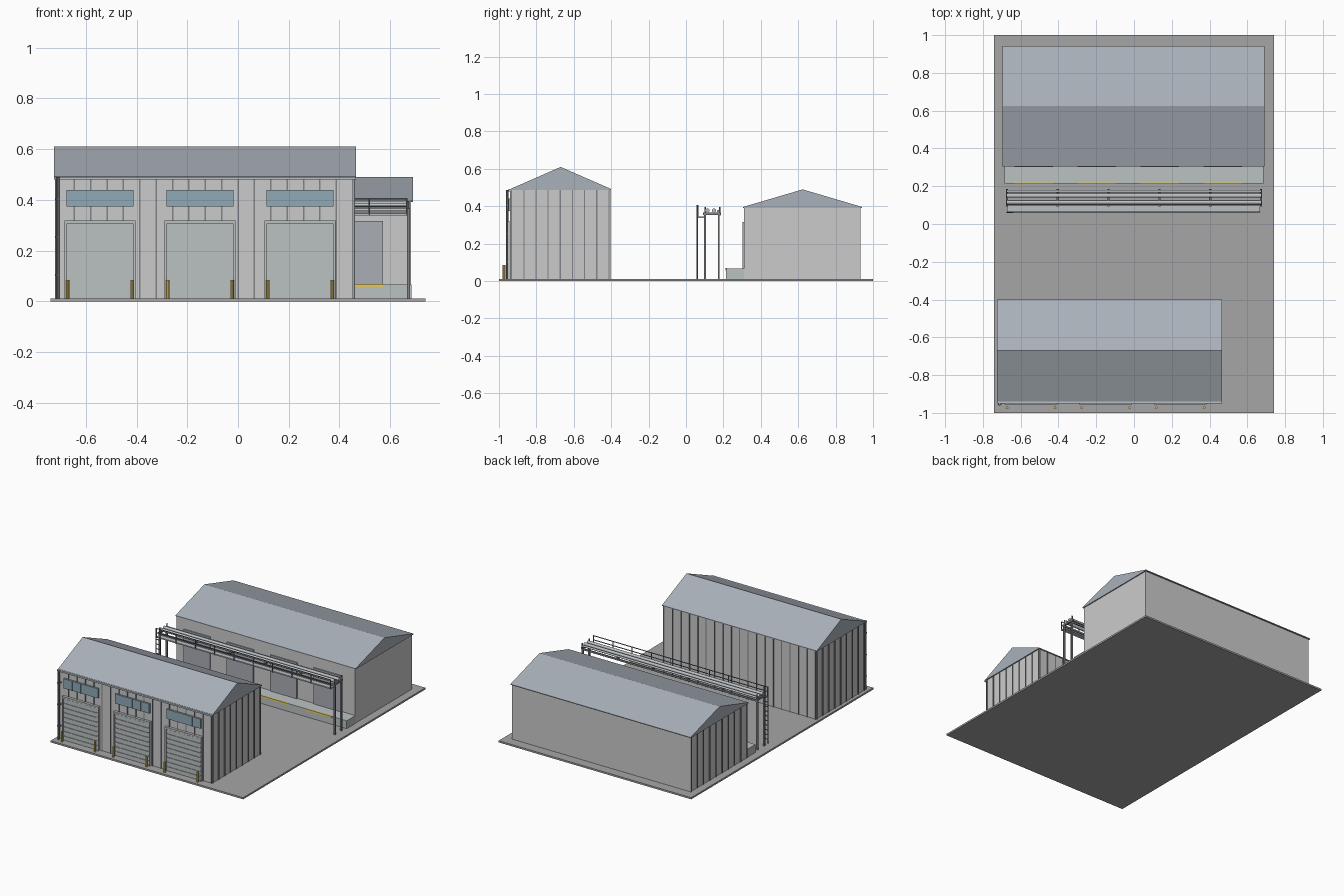
import bpy, bmesh, math
from mathutils import Vector

if "Cube" in bpy.data.objects:
    bpy.data.objects.remove(bpy.data.objects["Cube"])


def material(name, rgb):
    m = bpy.data.materials.new(name)
    m.diffuse_color = (*rgb, 1)
    m.use_nodes = True
    m.node_tree.nodes["Principled BSDF"].inputs["Base Color"].default_value = m.diffuse_color
    return m


ROOF = material("roof_blue_grey", (0.40, 0.44, 0.49))
WALL = material("wall_grey", (0.56, 0.56, 0.57))
SHUTTER = material("shutter_grey", (0.50, 0.54, 0.54))
GLASS = material("window_blue", (0.28, 0.40, 0.47))
DOCK_DOOR = material("dock_door_grey", (0.40, 0.42, 0.47))
YELLOW = material("safety_yellow", (0.80, 0.58, 0.12))
STEEL = material("dark_steel", (0.22, 0.23, 0.25))
PIPE = material("pipe_grey", (0.50, 0.53, 0.55))
PAVING = material("paving", (0.38, 0.38, 0.38))
G = 0.012  # top of the ground slab


def finish(name, bm, mat):
    bmesh.ops.recalc_face_normals(bm, faces=bm.faces)
    me = bpy.data.meshes.new(name)
    bm.to_mesh(me)
    bm.free()
    me.materials.append(mat)
    ob = bpy.data.objects.new(name, me)
    bpy.context.collection.objects.link(ob)
    return ob


def boxes(name, items, mat):
    """One object from (x0, x1, y0, y1, z0, z1) boxes."""
    bm = bmesh.new()
    for x0, x1, y0, y1, z0, z1 in items:
        vs = bmesh.ops.create_cube(bm, size=1)["verts"]
        for v in vs:
            v.co = Vector((x1 if v.co.x > 0 else x0,
                           y1 if v.co.y > 0 else y0,
                           z1 if v.co.z > 0 else z0))
    return finish(name, bm, mat)


def rods(name, items, r, mat, sides=8):
    """One object from (start, end) cylinders."""
    bm = bmesh.new()
    for a, b in items:
        a, b = Vector(a), Vector(b)
        d = b - a
        vs = bmesh.ops.create_cone(bm, cap_ends=True, segments=sides, radius1=r,
                                   radius2=r, depth=d.length)["verts"]
        q = Vector((0, 0, 1)).rotation_difference(d)
        for v in vs:
            v.co = q @ v.co + (a + b) / 2
    return finish(name, bm, mat)


def gable_roof(name, x0, x1, y0, y1, z0, z1):
    bm = bmesh.new()
    prof = [(y0, z0 - 0.005), (y1, z0 - 0.005), (y1, z0), ((y0 + y1) / 2, z1), (y0, z0)]
    face = bm.faces.new([bm.verts.new((x0, y, z)) for y, z in prof])
    ext = bmesh.ops.extrude_face_region(bm, geom=[face])["geom"]
    bmesh.ops.translate(bm, vec=(x1 - x0, 0, 0),
                        verts=[g for g in ext if isinstance(g, bmesh.types.BMVert)])
    # keep the start cap so the prism is closed
    if not face.is_valid:
        bmesh.ops.holes_fill(bm, edges=bm.edges)
    return finish(name, bm, ROOF)


def spread(a, b, n):
    return [a + (b - a) * i / (n - 1) for i in range(n)]


# ground slab
boxes("ground_slab", [(-0.74, 0.74, -1, 1, 0, G)], PAVING)

# front garage: walls, roof, gutter
boxes("garage_walls", [(-0.715, 0.457, -0.937, -0.407, G, 0.488)], WALL)
gable_roof("garage_roof", -0.725, 0.465, -0.94, -0.40, 0.492, 0.61)
boxes("garage_gutter", [(-0.725, 0.465, -0.95, -0.937, 0.48, 0.491)], PIPE)

# garage cladding ribs on all four sides
ribs = []
w = 0.003
for x in spread(-0.71, 0.452, 19):
    ribs.append((x - w, x + w, -0.409, -0.403, G, 0.486))
    ribs.append((x - w, x + w, -0.941, -0.935, G, 0.486))
for y in spread(-0.932, -0.412, 9):
    ribs.append((0.455, 0.462, y - w, y + w, G, 0.486))
    ribs.append((-0.721, -0.713, y - w, y + w, G, 0.486))
boxes("garage_wall_ribs", ribs, STEEL)

# shutters, frames, windows and bollards for three bays
panels, slats, frames, panes, bollards, mullions = [], [], [], [], [], []
for cx in (-0.545, -0.15, 0.245):
    panels.append((cx - 0.13, cx + 0.13, -0.945, -0.935, G, 0.308))
    for z in spread(0.03, 0.29, 9):
        slats.append((cx - 0.13, cx + 0.13, -0.949, -0.94, z - 0.012, z + 0.012))
    for s in (-1, 1):
        a, b = sorted((cx + s * 0.13, cx + s * 0.14))
        frames.append((a, b, -0.955, -0.935, G, 0.318))
        bx = cx + s * 0.127
        bollards.append(((bx, -0.973, G), (bx, -0.973, 0.085)))
    frames.append((cx - 0.14, cx + 0.14, -0.955, -0.935, 0.306, 0.318))
    panes.append((cx - 0.132, cx + 0.132, -0.949, -0.935, 0.374, 0.44))
    for i in (-1, 0, 1):
        mx = cx + i * 0.066
        mullions.append((mx - 0.002, mx + 0.002, -0.951, -0.94, 0.374, 0.44))
boxes("shutter_panels", panels, SHUTTER)
boxes("shutter_slats", slats, SHUTTER)
boxes("shutter_frames", frames, SHUTTER)
boxes("high_windows", panes, GLASS)
boxes("window_mullions", mullions, GLASS)
rods("bollards", bollards, 0.007, YELLOW, 10)

# downpipe at the left corner
rods("downpipe", [((-0.711, -0.956, G), (-0.711, -0.956, 0.488))], 0.007, STEEL)
boxes("downpipe_brackets", [(-0.72, -0.702, -0.958, -0.935, z, z + 0.008)
                            for z in (0.1, 0.25, 0.4)], STEEL)

# rear warehouse with loading dock
boxes("warehouse_walls", [(-0.687, 0.683, 0.31, 0.932, G, 0.392)], WALL)
gable_roof("warehouse_roof", -0.695, 0.69, 0.305, 0.942, 0.396, 0.49)
boxes("loading_dock", [(-0.685, 0.685, 0.215, 0.31, G, 0.067)], SHUTTER)
boxes("warehouse_side_ribs", [(-0.692, -0.685, y - w, y + w, G, 0.39)
                              for y in spread(0.315, 0.927, 10)], STEEL)
bays = (-0.53, -0.197, 0.137, 0.47)
boxes("dock_doors", [(c - 0.102, c + 0.102, 0.302, 0.312, 0.067, 0.317) for c in bays],
      DOCK_DOOR)
boxes("dock_edge_strips", [(c - 0.102, c + 0.102, 0.211, 0.22, 0.056, 0.069) for c in bays],
      YELLOW)

# pipe rack between the buildings: end columns, cross beams, long beams
cols, long_beams = [], []
for y in (0.102, 0.175):
    for x in (-0.672, 0.672):
        cols.append((x - 0.006, x + 0.006, y - 0.005, y + 0.005, G, 0.36))
    long_beams.append((-0.678, 0.678, y - 0.004, y + 0.004, 0.346, 0.358))
boxes("rack_columns", cols, STEEL)
boxes("rack_long_beams", long_beams, STEEL)
boxes("rack_cross_beams", [(x - 0.006, x + 0.006, 0.092, 0.186, 0.354, 0.366)
                           for x in spread(-0.672, 0.672, 6)], STEEL)
for i, (y, r) in enumerate(((0.115, 0.011), (0.15, 0.011), (0.173, 0.007))):
    p = rods("rack_pipe_%d" % (i + 1),
             [((-0.675, y, 0.366 + r), (0.675, y, 0.366 + r))], r, PIPE, 12)
    p.data.shade_smooth()
    p.data.set_sharp_from_angle(angle=math.radians(40))

# walkway with handrail
boxes("walkway", [(-0.672, 0.668, 0.066, 0.1, 0.338, 0.346)], PIPE)
rail = [((-0.672, 0.064, z), (0.668, 0.064, z)) for z in (0.375, 0.404)]
rail += [((x, 0.064, 0.338), (x, 0.064, 0.406)) for x in spread(-0.67, 0.666, 10)]
rods("walkway_handrail", rail, 0.003, STEEL, 6)
rods("column_top_posts", [((x, y, 0.35), (x, y, 0.395)) for x in (-0.672, 0.672)
                          for y in (0.102, 0.18)], 0.004, STEEL, 6)

# ladder at the left end
ladder = [((x, 0.06, G), (x, 0.06, 0.406)) for x in (-0.674, -0.642)]
ladder += [((-0.674, 0.06, z), (-0.642, 0.06, z)) for z in spread(0.04, 0.33, 10)]
rods("access_ladder", ladder, 0.003, STEEL, 6)
